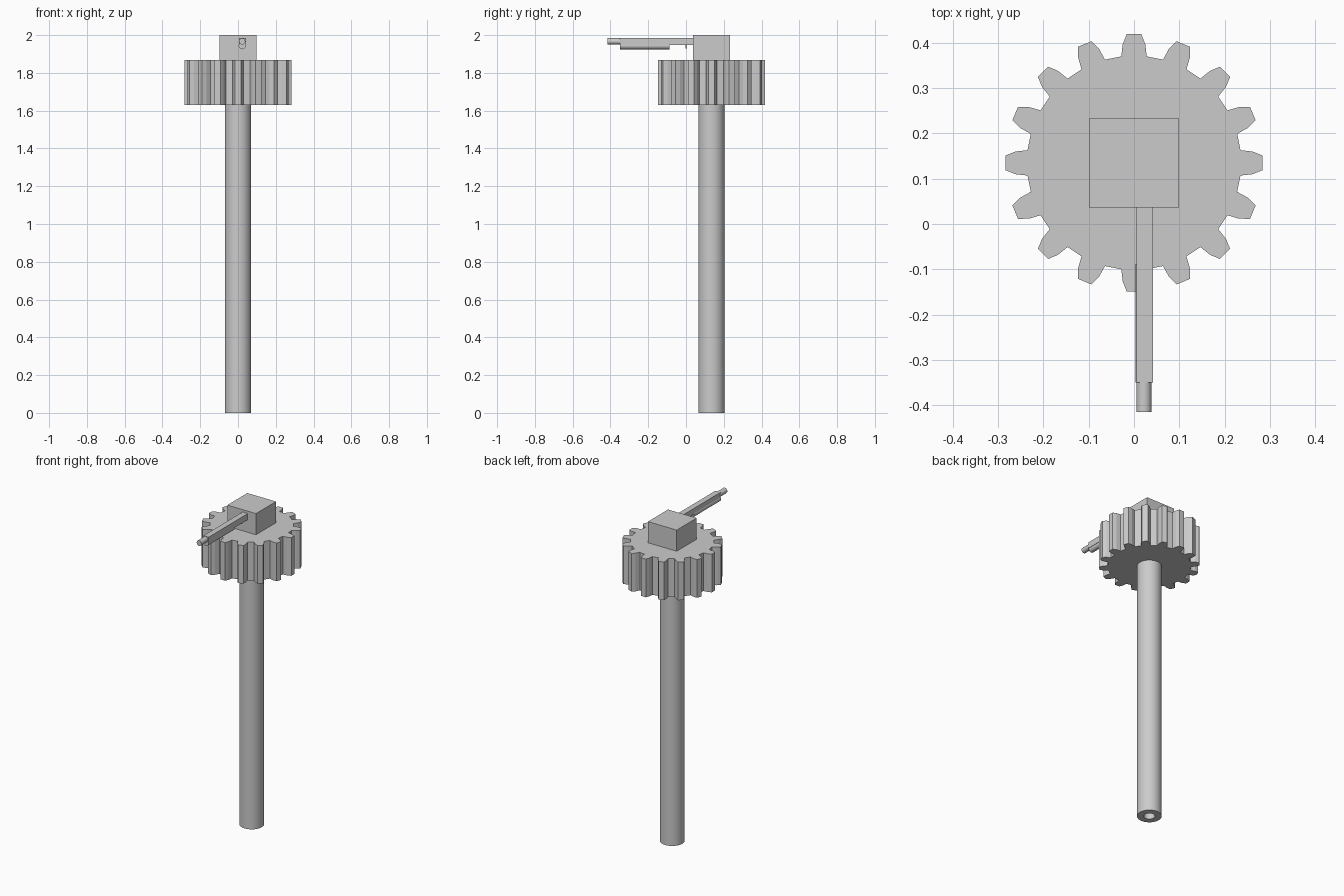
import bpy, bmesh, math
from mathutils import Matrix, Vector

if "Cube" in bpy.data.objects:
    bpy.data.objects.remove(bpy.data.objects["Cube"])

CY = 0.135  # axis of the post


def finish(name, bm, smooth=False):
    bmesh.ops.recalc_face_normals(bm, faces=bm.faces)
    me = bpy.data.meshes.new(name)
    bm.to_mesh(me)
    bm.free()
    ob = bpy.data.objects.new(name, me)
    bpy.context.collection.objects.link(ob)
    if smooth:
        bpy.ops.object.select_all(action='DESELECT')
        ob.select_set(True)
        bpy.context.view_layer.objects.active = ob
        bpy.ops.object.shade_smooth_by_angle(angle=math.radians(35))
    return ob


def box(name, lo, hi):
    lo, hi = Vector(lo), Vector(hi)
    bm = bmesh.new()
    bmesh.ops.create_cube(bm, size=1, matrix=Matrix.Translation((lo + hi) / 2)
                          @ Matrix.Diagonal((*(hi - lo), 1)))
    return finish(name, bm)


def rod(name, x, z, r, y0, y1, n):
    """Cylinder along y."""
    bm = bmesh.new()
    bmesh.ops.create_cone(bm, cap_ends=True, segments=n, radius1=r, radius2=r, depth=y1 - y0,
                          matrix=Matrix.Translation((x, (y0 + y1) / 2, z))
                          @ Matrix.Rotation(math.pi / 2, 4, 'X'))
    return finish(name, bm, True)


# hollow post: closed r/z profile spun around the axis
bm = bmesh.new()
prof = [(0.032, 0), (0.07, 0), (0.07, 1.64), (0.032, 1.64)]
N = 32
rings = [[bm.verts.new((r * math.cos(2 * math.pi * i / N), CY + r * math.sin(2 * math.pi * i / N), z))
          for i in range(N)] for r, z in prof]
for k in range(4):
    a, b = rings[k], rings[(k + 1) % 4]
    for i in range(N):
        j = (i + 1) % N
        bm.faces.new((a[i], a[j], b[j], b[i]))
finish("post", bm, True)

# sixteen-tooth gear: one tooth profile repeated and extruded
tooth = [(0.235, -0.028), (0.262, -0.025), (0.284, -0.016),
         (0.284, 0.016), (0.262, 0.025), (0.235, 0.028)]
bm = bmesh.new()
verts = []
for t in range(16):
    rot = Matrix.Rotation(2 * math.pi * t / 16, 3, 'Z')
    for x, y in tooth:
        verts.append(bm.verts.new(rot @ Vector((x, y, 0)) + Vector((0, CY, 1.63))))
face = bm.faces.new(verts)
ext = bmesh.ops.extrude_face_region(bm, geom=[face], use_keep_orig=True)
bmesh.ops.translate(bm, vec=(0, 0, 0.238),
                    verts=[v for v in ext["geom"] if isinstance(v, bmesh.types.BMVert)])
finish("gear", bm)

# block on top and the arm assembly reaching forward
box("head_block", (-0.099, 0.036, 1.804), (0.099, 0.233, 2.0))
box("arm", (0.006, -0.35, 1.947), (0.042, 0.05, 1.985))
rod("arm_tip", 0.022, 1.967, 0.017, -0.415, -0.34, 12)
rod("lower_tube", 0.022, 1.944, 0.019, -0.35, -0.088, 12)
box("small_catch", (0.018, -0.002, 1.93), (0.026, 0.006, 1.95))
